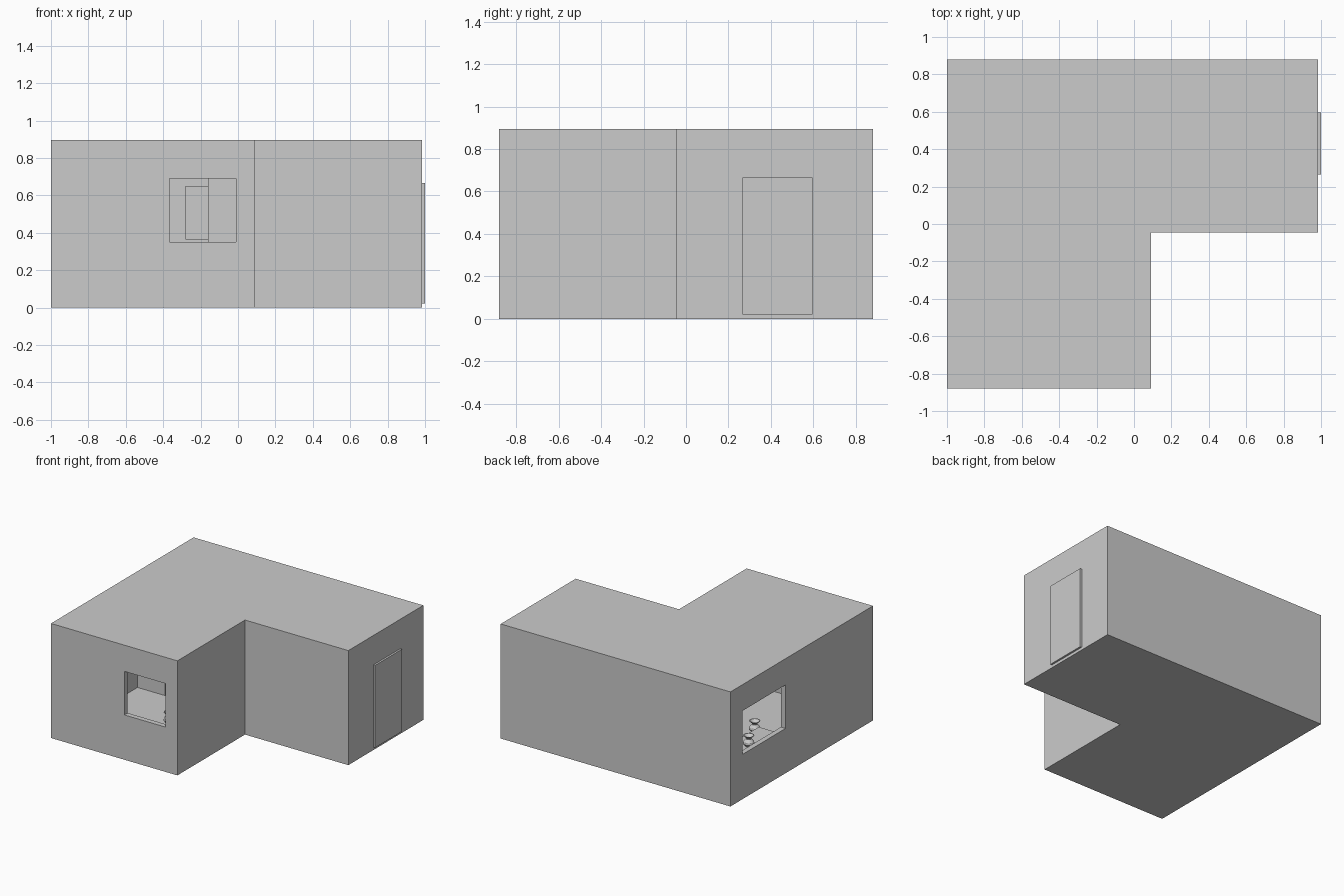
import bpy, bmesh, math

if "Cube" in bpy.data.objects:
    bpy.data.objects.remove(bpy.data.objects["Cube"])


def finish(name, bm):
    bmesh.ops.recalc_face_normals(bm, faces=bm.faces)
    me = bpy.data.meshes.new(name)
    bm.to_mesh(me)
    bm.free()
    ob = bpy.data.objects.new(name, me)
    bpy.context.collection.objects.link(ob)
    return ob


def prism(name, outline, z0, z1):
    bm = bmesh.new()
    face = bm.faces.new([bm.verts.new((x, y, z0)) for x, y in outline])
    top = bmesh.ops.extrude_face_region(bm, geom=[face], use_keep_orig=True)
    verts = [g for g in top["geom"] if isinstance(g, bmesh.types.BMVert)]
    bmesh.ops.translate(bm, verts=verts, vec=(0, 0, z1 - z0))
    return finish(name, bm)


def box(name, x0, x1, y0, y1, z0, z1):
    return prism(name, [(x0, y0), (x1, y0), (x1, y1), (x0, y1)], z0, z1)


def ell(t):
    # L-shaped plan, inset by t
    return [(-1 + t, -0.88 + t), (0.092 - t, -0.88 + t), (0.092 - t, -0.045 + t),
            (0.985 - t, -0.045 + t), (0.985 - t, 0.88 - t), (-1 + t, 0.88 - t)]


def cut(target, cutter):
    mod = target.modifiers.new(cutter.name, 'BOOLEAN')
    mod.operation = 'DIFFERENCE'
    mod.solver = 'EXACT'
    mod.object = cutter
    cutter.hide_render = True
    cutter.hide_set(True)


def vase(name, x, y, z):
    # turned pot with a narrow neck and a wide lip
    profile = [(0, 0), (0.026, 0), (0.04, 0.018), (0.038, 0.034), (0.02, 0.055),
               (0.022, 0.065), (0.04, 0.08), (0.034, 0.08), (0.012, 0.06), (0, 0.06)]
    bm = bmesh.new()
    vs = [bm.verts.new((r, 0, h)) for r, h in profile]
    es = [bm.edges.new(p) for p in zip(vs, vs[1:])]
    bmesh.ops.spin(bm, geom=vs + es, cent=(0, 0, 0), axis=(0, 0, 1),
                   angle=math.tau, steps=20, use_merge=False)
    bmesh.ops.remove_doubles(bm, verts=bm.verts, dist=0.0001)
    ob = finish(name, bm)
    ob.location = (x, y, z)


# hollow L-shaped shell with floor and flat roof
shell = prism("house_shell", ell(0), 0, 0.895)
cut(shell, prism("room_cutter", ell(0.04), 0.02, 0.855))

# window openings: front wall and left wall
cut(shell, box("front_window_cutter", -0.365, -0.01, -0.95, -0.80, 0.35, 0.69))
cut(shell, box("left_window_cutter", -1.05, -0.93, 0.20, 0.73, 0.35, 0.69))

# door on the right wall
box("door", 0.98, 1.0, 0.265, 0.595, 0.022, 0.665)

# inner wall continuing the notch wall
box("partition_wall", -0.16, 0.06, -0.045, -0.005, 0.02, 0.855)

# picture on the back wall
box("wall_picture", -0.28, 0.14, 0.822, 0.84, 0.365, 0.65)

# cabinet under the left window, with a pot on it
box("cabinet", -0.96, -0.72, 0.13, 0.78, 0.02, 0.26)
vase("cabinet_pot", -0.84, 0.425, 0.26)

# small pot on the floor
vase("floor_pot", -0.44, -0.22, 0.02)
